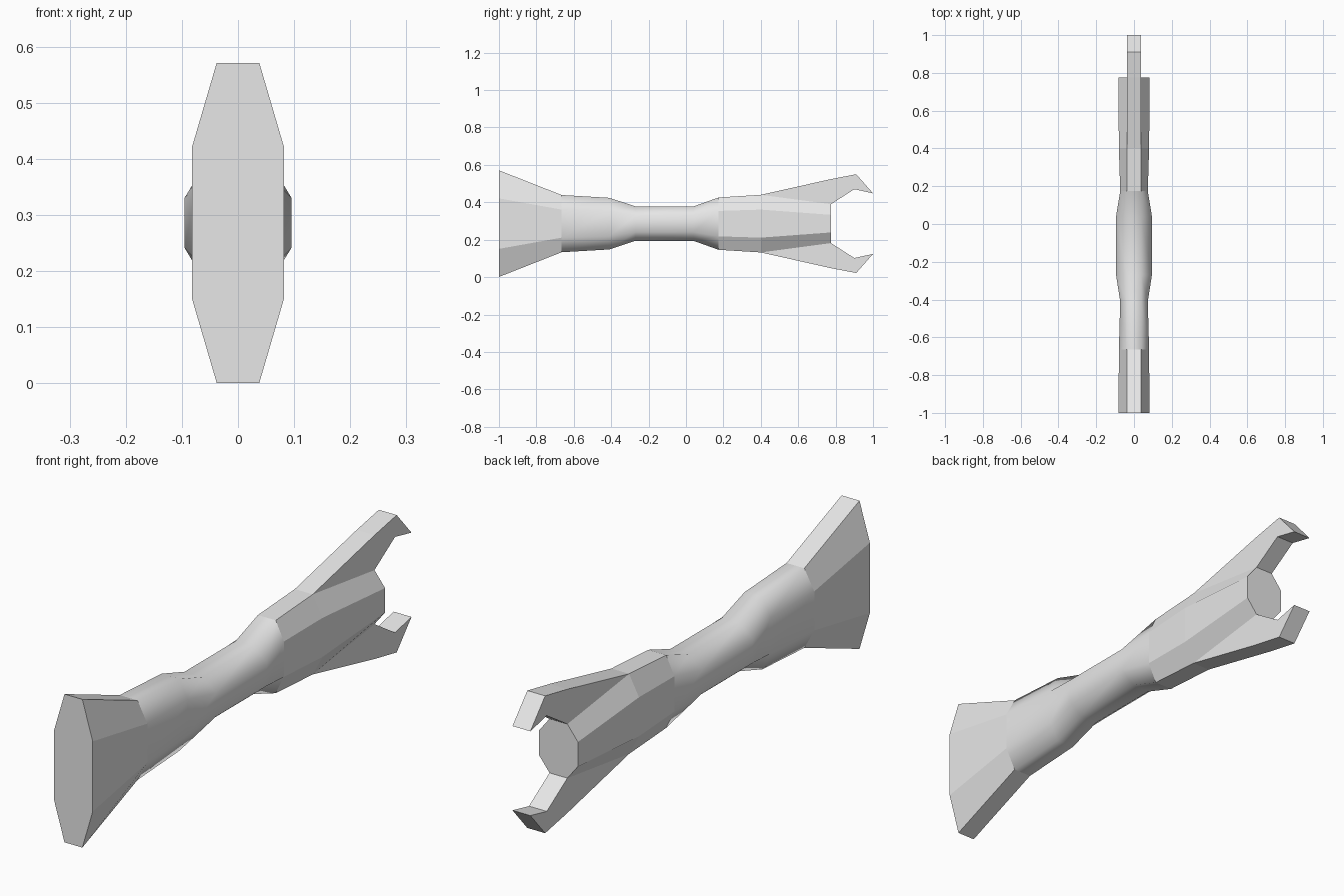
import bpy
import bmesh

cube = bpy.data.objects.get("Cube")
if cube:
    bpy.data.objects.remove(cube, do_unlink=True)

MID = 0.286    # height of the long axis
FLAT = 0.038   # half width of the top and bottom facets

grey = bpy.data.materials.new("plain grey")
grey.use_nodes = True
grey.diffuse_color = (0.8, 0.8, 0.8, 1)
grey.node_tree.nodes["Principled BSDF"].inputs["Base Color"].default_value = grey.diffuse_color


def finish(bm, name):
    bmesh.ops.recalc_face_normals(bm, faces=bm.faces[:])
    mesh = bpy.data.meshes.new(name)
    bm.to_mesh(mesh)
    bm.free()
    mesh.materials.append(grey)
    obj = bpy.data.objects.new(name, mesh)
    bpy.context.scene.collection.objects.link(obj)
    return obj


def octagon(bm, y, wide, tall, side):
    """Eight-sided section: half width, half height, half height of side facet."""
    quarter = [(wide, side), (FLAT, tall)]
    pts = quarter + [(-x, z) for x, z in reversed(quarter)]
    pts += [(-x, -z) for x, z in pts]
    return [bm.verts.new((x, y, MID + z)) for x, z in pts]


def loft(name, sections, smooth):
    """Skin octagonal sections and close both ends."""
    bm = bmesh.new()
    rings = [octagon(bm, *s) for s in sections]
    for a, b in zip(rings, rings[1:]):
        for i in range(8):
            j = (i + 1) % 8
            bm.faces.new((a[i], a[j], b[j], b[i])).smooth = smooth
    for ring in (rings[0], rings[-1]):
        cap = bm.faces.new(ring)
        for edge in cap.edges:
            edge.smooth = False
    return finish(bm, name)


def prong(name, side):
    """Hooked claw: side profile extruded across the width, root sunk in the body."""
    profile = [(0.40, 0.154), (0.775, 0.238), (0.91, 0.264), (1.0, 0.162),
               (0.90, 0.184), (0.775, 0.104), (0.765, 0.08), (0.42, 0.12)]
    bm = bmesh.new()
    left, right = ([bm.verts.new((x, y, MID + side * z)) for y, z in profile]
                   for x in (FLAT, -FLAT))
    bm.faces.new(left)
    bm.faces.new(right)
    for i in range(len(profile)):
        j = (i + 1) % len(profile)
        bm.faces.new((left[i], left[j], right[j], right[i]))
    return finish(bm, name)


# Sections shared by neighbouring parts
butt_joint = (-0.665, 0.08, 0.153, 0.075)
grip_joint = (0.175, 0.073, 0.14, 0.068)

# Flared foot, smooth waisted grip and faceted barrel
loft("flared_base", [(-1.0, 0.082, 0.285, 0.135), butt_joint], False)
loft("grip", [butt_joint,
              (-0.41, 0.073, 0.138, 0.068),
              (-0.27, 0.095, 0.092, 0.045),
              (0.04, 0.095, 0.092, 0.045),
              grip_joint], True)
loft("barrel", [grip_joint,
                (0.40, 0.08, 0.154, 0.075),
                (0.775, 0.083, 0.104, 0.047)], False)

# Pair of claws
prong("upper_prong", 1)
prong("lower_prong", -1)
